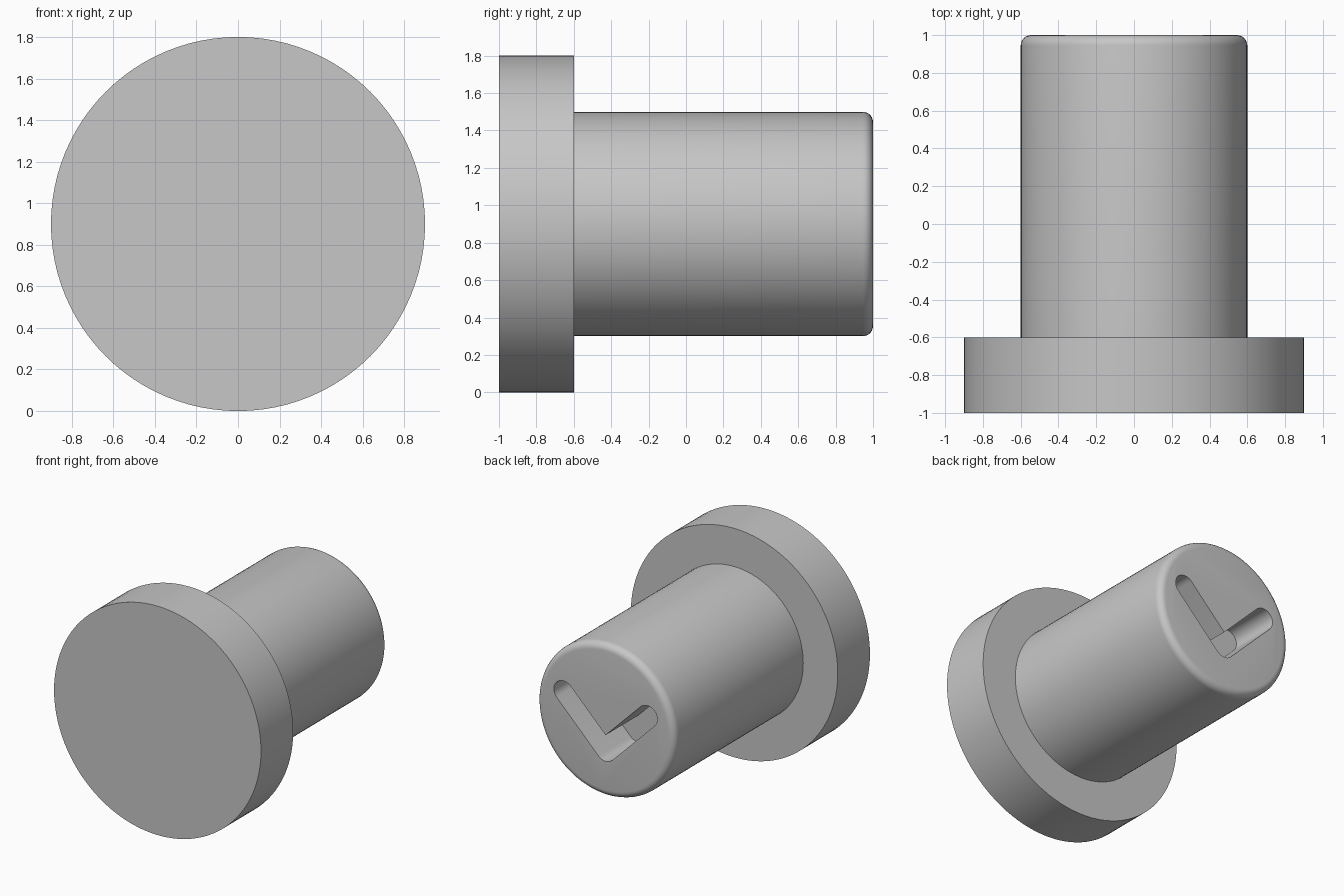
import bpy
import bmesh
from math import pi, sin, cos, radians, sqrt
from mathutils import Matrix

cube = bpy.data.objects.get("Cube")
if cube:
    bpy.data.objects.remove(cube, do_unlink=True)

AXIS_Z = 0.9      # height of the turning axis
SEGMENTS = 96

grey = bpy.data.materials.new("plain grey")
grey.use_nodes = True
grey.diffuse_color = (0.57, 0.57, 0.57, 1)
grey.node_tree.nodes["Principled BSDF"].inputs["Base Color"].default_value = grey.diffuse_color


def add_object(name, bm):
    bmesh.ops.recalc_face_normals(bm, faces=bm.faces)
    mesh = bpy.data.meshes.new(name)
    bm.to_mesh(mesh)
    bm.free()
    mesh.materials.append(grey)
    obj = bpy.data.objects.new(name, mesh)
    bpy.context.collection.objects.link(obj)
    return obj


def cylinder(name, radius, y0, y1, fillet=0):
    """Cylinder along y, with an optional rounded rim at its y1 end."""
    bm = bmesh.new()
    place = Matrix.Translation((0, (y0 + y1) / 2, AXIS_Z)) @ Matrix.Rotation(pi / 2, 4, 'X')
    bmesh.ops.create_cone(bm, cap_ends=True, segments=SEGMENTS, radius1=radius,
                          radius2=radius, depth=y1 - y0, matrix=place)
    if fillet:
        rim = [e for e in bm.edges if all(abs(v.co.y - y1) < 1e-4 for v in e.verts)]
        bmesh.ops.bevel(bm, geom=rim, offset=fillet, segments=6,
                        profile=0.5, affect='EDGES')
    return add_object(name, bm)


def arc(cx, cz, radius, start, end, steps):
    angles = [radians(start + (end - start) * i / steps) for i in range(steps + 1)]
    return [(cx + radius * cos(a), cz + radius * sin(a)) for a in angles]


def v_slot_cutter(arm, base, radius, y0, y1):
    """V outline with round ends, arms at 45 degrees, extruded along y."""
    tip = base + arm
    outline = (arc(0, base, radius, 225, 315, 8)
               + arc(arm, tip, radius, -45, 135, 14)
               + [(0, base + radius * sqrt(2))]
               + arc(-arm, tip, radius, 45, 225, 14))
    bm = bmesh.new()
    face = bm.faces.new([bm.verts.new((x, y0, AXIS_Z + z)) for x, z in outline])
    extruded = bmesh.ops.extrude_face_region(bm, geom=[face], use_keep_orig=True)
    moved = [g for g in extruded["geom"] if isinstance(g, bmesh.types.BMVert)]
    bmesh.ops.translate(bm, verts=moved, vec=(0, y1 - y0, 0))
    obj = add_object("slot_cutter", bm)
    obj.hide_render = True
    return obj


# Wide flat head and the narrower shaft behind it
head = cylinder("head", 0.9, -1, -0.6)
shaft = cylinder("shaft", 0.6, -0.7, 1, fillet=0.055)

# V-shaped slot sunk into the shaft's end face
cutter = v_slot_cutter(arm=0.365, base=-0.235, radius=0.085, y0=0.6, y1=1.1)
cut = shaft.modifiers.new("slot", 'BOOLEAN')
cut.operation = 'DIFFERENCE'
cut.solver = 'EXACT'
cut.object = cutter
bpy.ops.object.select_all(action='DESELECT')
bpy.context.view_layer.objects.active = shaft
shaft.select_set(True)
bpy.ops.object.modifier_apply(modifier=cut.name)
bpy.data.objects.remove(cutter, do_unlink=True)

# Smooth round sides, crisp edges
head.select_set(True)
bpy.ops.object.shade_smooth_by_angle(angle=radians(30))
